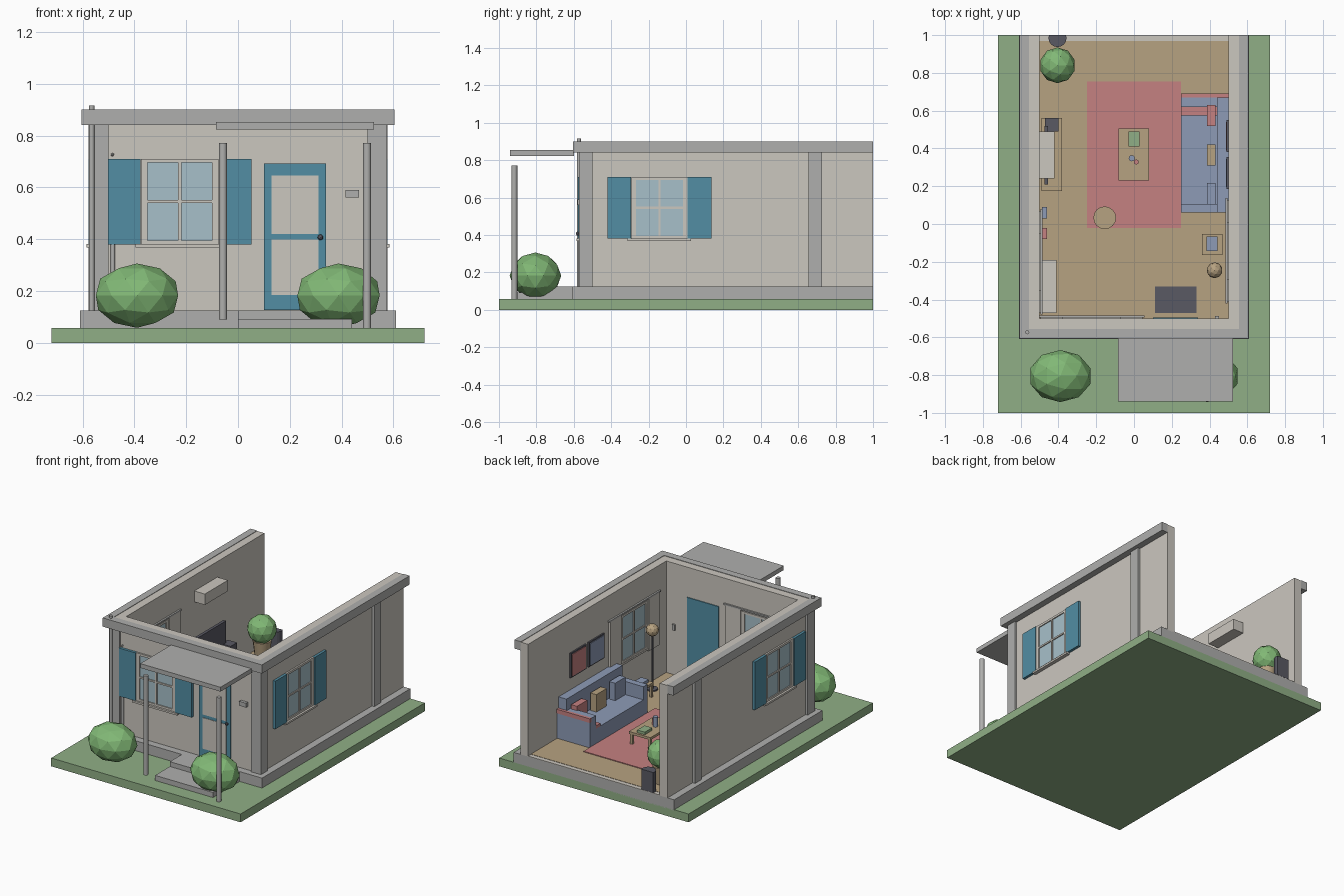
import bpy
import bmesh
from mathutils import Matrix, Vector

cube = bpy.data.objects.get("Cube")
if cube:
    bpy.data.objects.remove(cube, do_unlink=True)


def material(name, r, g, b):
    m = bpy.data.materials.new(name)
    m.use_nodes = True
    m.diffuse_color = (r, g, b, 1)
    m.node_tree.nodes["Principled BSDF"].inputs["Base Color"].default_value = (r, g, b, 1)
    return m


GRASS = material("grass green", .28, .43, .24)
LEAF = material("leaf green", .22, .48, .18)
TRIM = material("trim grey", .43, .43, .42)
CREAM = material("wall cream", .60, .57, .52)
BLUE = material("shutter blue", .085, .27, .37)
GLASS = material("pane blue", .39, .53, .59)
TAN = material("wood tan", .47, .36, .22)
RED = material("textile red", .56, .22, .22)
SOFA = material("sofa blue grey", .27, .33, .47)
DARK = material("dark slate", .10, .10, .125)


def finish(name, bm, mat, smooth=False):
    mesh = bpy.data.meshes.new(name)
    bm.to_mesh(mesh)
    bm.free()
    obj = bpy.data.objects.new(name, mesh)
    mesh.materials.append(mat)
    bpy.context.collection.objects.link(obj)
    if smooth:
        for p in mesh.polygons:
            p.use_smooth = len(p.vertices) == 4
    return obj


def box(name, mat, x, y, z):
    """Box from three (low, high) ranges."""
    bm = bmesh.new()
    size = [abs(r[1] - r[0]) for r in (x, y, z)]
    mid = [(r[1] + r[0]) / 2 for r in (x, y, z)]
    bmesh.ops.create_cube(bm, size=1, matrix=Matrix.Translation(mid) @ Matrix.Diagonal((*size, 1)))
    return finish(name, bm, mat)


def rod(name, mat, x, y, z, r, r_top=None, sides=12):
    bm = bmesh.new()
    bmesh.ops.create_cone(bm, cap_ends=True, segments=sides, radius1=r,
                          radius2=r if r_top is None else r_top, depth=z[1] - z[0],
                          matrix=Matrix.Translation((x, y, sum(z) / 2)))
    return finish(name, bm, mat, True)


def ball(name, mat, pos, rad, sub=2):
    bm = bmesh.new()
    bmesh.ops.create_icosphere(bm, subdivisions=sub, radius=1,
                               matrix=Matrix.Translation(pos) @ Matrix.Diagonal((*rad, 1)))
    return finish(name, bm, mat)


def wall_box(name, mat, wall, u, z, d):
    """Box on a wall: u runs along it, d is the distance out from the middle."""
    if wall == "front":
        return box(name, mat, u, (-d[1], -d[0]), z)
    if wall == "right":
        return box(name, mat, d, u, z)
    return box(name, mat, (-d[1], -d[0]), u, z)


def window(wall, c):
    """Four-pane window with casing, sill, shutters and inside curtains."""
    wall_box(wall + "_window_panes", GLASS, wall, (c - .126, c + .126), (.395, .695), (.497, .564))
    for side in (-1, 1):
        wall_box(wall + "_casing_side", CREAM, wall, (c + side * .125, c + side * .15), (.38, .71), (.492, .572))
        wall_box(wall + "_shutter", BLUE, wall, (c + side * .151, c + side * .277), (.38, .71), (.555, .578))
        wall_box(wall + "_curtain", CREAM, wall, (c + side * .15, c + side * .27), (.36, .72), (.486, .5))
    for z in ((.38, .395), (.54, .551), (.695, .71)):
        wall_box(wall + "_window_rail", CREAM, wall, (c - .126, c + .126), z, (.492, .571))
    wall_box(wall + "_window_mullion", CREAM, wall, (c - .006, c + .006), (.39, .70), (.492, .57))
    wall_box(wall + "_sill", CREAM, wall, (c - .17, c + .17), (.368, .381), (.49, .585))
    wall_box(wall + "_curtain_rail", TRIM, wall, (c - .28, c + .28), (.72, .73), (.484, .496))


# Ground, foundation and floor
box("lawn", GRASS, (-.72, .72), (-1, 1), (0, .057))
box("foundation", TRIM, (-.61, .61), (-.61, 1), (.05, .125))
box("back_threshold", CREAM, (-.5, .5), (.97, 1), (.12, .129))
box("floor", TAN, (-.5, .5), (-.5, .97), (.12, .131))
box("rug", RED, (-.25, .25), (-.02, .755), (.13, .136))
box("door_mat", DARK, (.11, .33), (-.47, -.33), (.13, .138))
box("upper_step", TRIM, (0, .44), (-.74, -.6), (.05, .125))
box("lower_step", TRIM, (0, .44), (-.9, -.6), (.05, .092))

# Walls, roof band and pilasters
box("front_wall", CREAM, (-.56, .56), (-.56, -.5), (.12, .897))
box("front_roof_band", TRIM, (-.605, .605), (-.605, -.555), (.84, .9))
for s, side in ((-1, "left"), (1, "right")):
    box(side + "_wall", CREAM, (s * .5, s * .56), (-.5, 1), (.12, .897))
    box(side + "_roof_band", TRIM, (s * .555, s * .605), (-.6, 1), (.84, .9))
    box(side + "_corner_pilaster", TRIM, (s * .5, s * .575), (-.572, -.5), (.12, .845))
    box(side + "_pilaster", TRIM, (s * .55, s * .578), (.655, .727), (.12, .845))

# Windows
window("front", -.225)
window("right", -.142)
window("left", -.2)

# Front door and fittings
wall_box("door", BLUE, "front", (.10, .34), (.127, .692), (.494, .568))
for z in ((.185, .398), (.42, .645)):
    wall_box("door_panel", CREAM, "front", (.13, .31), z, (.56, .571))
ball("door_knob", DARK, (.318, -.578, .407), (.011, .011, .011))
wall_box("letter_box", TRIM, "front", (.415, .467), (.56, .59), (.555, .58))
wall_box("light_switch", TRIM, "front", (.43, .45), (.44, .48), (.488, .5))
rod("down_pipe", TRIM, -.565, -.573, (.12, .916), .011)
rod("thin_pipe", TRIM, -.483, -.565, (.12, .70), .009)
ball("wall_lamp", TRIM, (-.485, -.563, .726), (.007, .007, .007), 1)

# Awning and posts
box("awning", TRIM, (-.085, .525), (-.94, -.6), (.823, .853))
for x in (-.058, .498):
    rod("awning_post", TRIM, x, -.918, (.057 if x > .45 else .09, .772), .016)

# Bushes
for x in (-.39, .388):
    ball("bush", LEAF, (x, -.805, .182), (.167, .138, .124))

# Sofa with cushions and throw
box("sofa_base", SOFA, (.25, .5), (.06, .665), (.13, .2))
box("sofa_seat", SOFA, (.25, .44), (.1, .625), (.2, .24))
box("sofa_back", SOFA, (.44, .5), (.06, .67), (.2, .41))
box("sofa_front_arm", SOFA, (.25, .45), (.06, .105), (.13, .33))
box("sofa_rear_arm", SOFA, (.25, .5), (.62, .685), (.13, .33))
box("throw_edge", RED, (.248, .5), (.67, .69), (.305, .333))
box("folded_throw", RED, (.248, .44), (.575, .621), (.24, .26))
for y, mat in ((.16, SOFA), (.365, TAN), (.575, RED)):
    box("cushion", mat, (.387, .432), (y - .056, y + .056), (.24, .36))

# Coffee table with book and vases
box("coffee_table_top", TAN, (-.083, .08), (.23, .505), (.205, .222))
for x in (-.07, .067):
    for y in (.245, .49):
        box("coffee_table_leg", TAN, (x - .009, x + .009), (y - .009, y + .009), (.13, .21))
box("book", GRASS, (-.03, .028), (.41, .49), (.222, .24))
rod("vase", SOFA, -.012, .348, (.222, .29), .016)
rod("cup", RED, .012, .328, (.222, .262), .013)
rod("round_stool", TAN, -.155, .033, (.13, .22), .06, sides=16)

# Side table and floor lamp
box("side_table_top", TAN, (.36, .468), (-.163, -.052), (.215, .23))
for x in (.37, .458):
    for y in (-.153, -.062):
        box("side_table_leg", TAN, (x - .008, x + .008), (y - .008, y + .008), (.13, .22))
box("side_table_box", SOFA, (.385, .442), (-.143, -.067), (.23, .25))
rod("lamp_base", DARK, .427, -.245, (.13, .14), .035)
rod("lamp_pole", DARK, .427, -.245, (.13, .52), .006)
ball("lamp_shade", TAN, (.427, -.245, .54), (.042, .042, .042))

# Pictures on the right wall
for y, mat in ((.465, RED), (.27, SOFA)):
    wall_box("picture_frame", DARK, "right", (y - .085, y + .085), (.495, .665), (.49, .5))
    wall_box("picture", mat, "right", (y - .075, y + .075), (.505, .655), (.486, .492))

# Left wall furniture
box("media_cabinet", TAN, (-.49, -.38), (.175, .56), (.13, .28))
box("screen", DARK, (-.475, -.455), (.21, .52), (.31, .49))
box("speaker", DARK, (-.47, -.4), (.49, .56), (.28, .34))
box("air_conditioner", CREAM, (-.5, -.42), (.24, .49), (.715, .79))
box("low_cabinet", CREAM, (-.485, -.41), (-.47, -.19), (.13, .33))
box("blue_hanging", SOFA, (-.488, -.46), (.03, .09), (.42, .52))
box("red_hanging", RED, (-.488, -.46), (-.08, -.02), (.42, .52))

# Potted plant and the bin at the open end
rod("plant_pot", TAN, -.405, .84, (.13, .25), .045, .06)
ball("plant", LEAF, (-.405, .84, .327), (.095, .095, .095))
bm = bmesh.new()
bmesh.ops.create_cone(bm, cap_ends=True, segments=16, radius1=.048, radius2=.048, depth=.14,
                      matrix=Matrix.Translation((-.405, .985, .2)))
cut = bmesh.ops.bisect_plane(bm, geom=bm.verts[:] + bm.edges[:] + bm.faces[:],
                             plane_co=Vector((0, 1, 0)), plane_no=Vector((0, 1, 0)), clear_outer=True)
bmesh.ops.holes_fill(bm, edges=[e for e in cut["geom_cut"] if isinstance(e, bmesh.types.BMEdge)])
finish("bin", bm, DARK)
